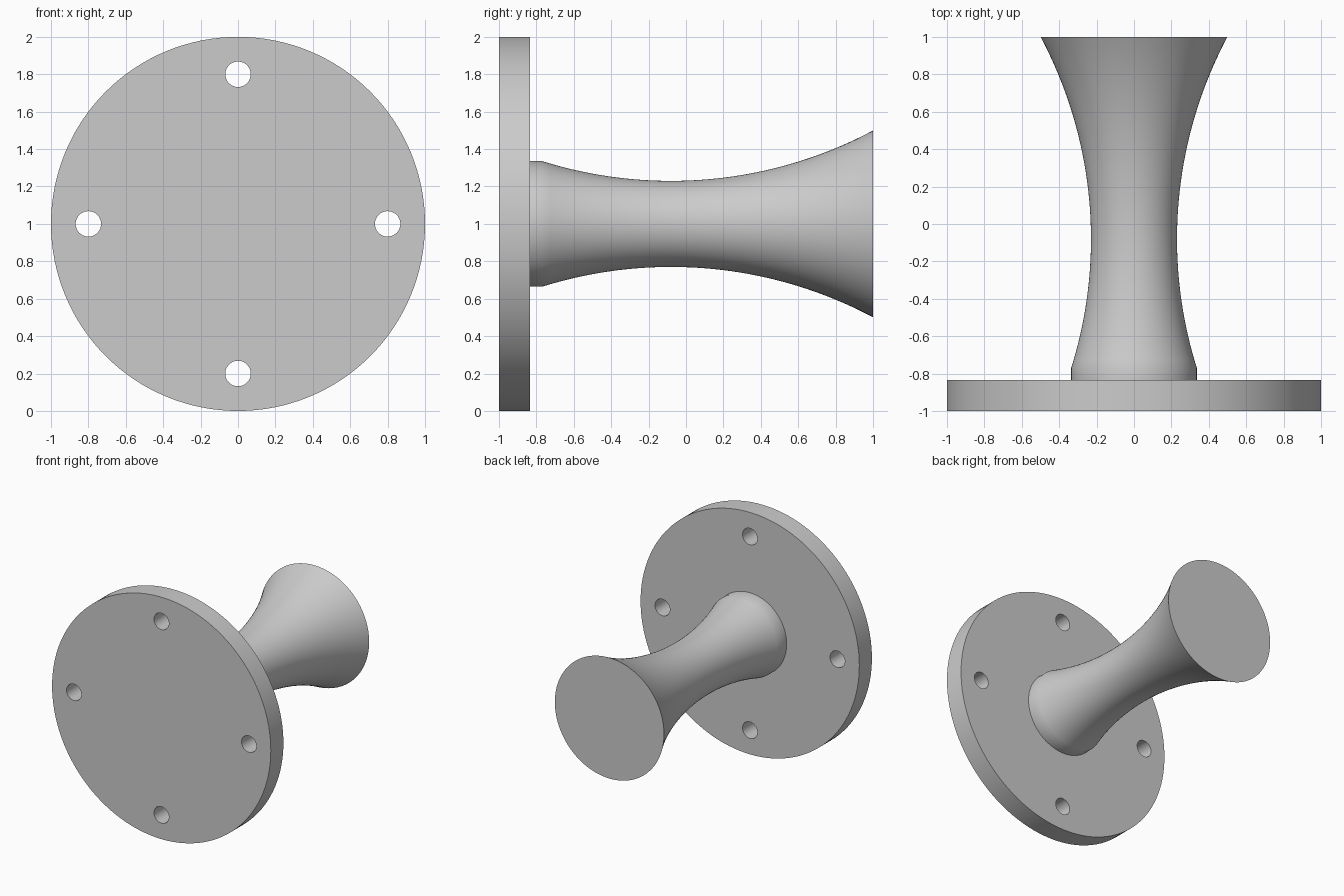
import bpy
import bmesh
from math import cos, sin, pi, radians, sqrt
from mathutils import Matrix, Vector

cube = bpy.data.objects.get("Cube")
if cube:
    bpy.data.objects.remove(cube, do_unlink=True)

CENTRE_Z = 1.0
PLATE_FRONT, PLATE_BACK = -1.0, -0.835

# Single plain grey
grey = bpy.data.materials.new("light_grey")
grey.use_nodes = True
colour = (0.6, 0.6, 0.6, 1)
grey.diffuse_color = colour
grey.node_tree.nodes["Principled BSDF"].inputs["Base Color"].default_value = colour


def make_object(name, bm):
    bmesh.ops.recalc_face_normals(bm, faces=bm.faces)
    mesh = bpy.data.meshes.new(name)
    bm.to_mesh(mesh)
    bm.free()
    mesh.materials.append(grey)
    obj = bpy.data.objects.new(name, mesh)
    bpy.context.collection.objects.link(obj)
    return obj


def add_cylinder(bm, x, z, radius, y0, y1, sides):
    """Cylinder lying along y."""
    place = Matrix.Translation((x, (y0 + y1) / 2, z)) @ Matrix.Rotation(radians(90), 4, 'X')
    bmesh.ops.create_cone(bm, cap_ends=True, segments=sides, radius1=radius,
                          radius2=radius, depth=y1 - y0, matrix=place)


def select_only(obj):
    bpy.ops.object.select_all(action='DESELECT')
    obj.select_set(True)
    bpy.context.view_layer.objects.active = obj


def smooth(obj):
    select_only(obj)
    bpy.ops.object.shade_smooth_by_angle(angle=radians(30))


# Round mounting plate
bm = bmesh.new()
add_cylinder(bm, 0, CENTRE_Z, 1.0, PLATE_FRONT, PLATE_BACK, 128)
plate = make_object("mounting_plate", bm)

# Four screw holes cut through the plate
bm = bmesh.new()
for i in range(4):
    a = i * pi / 2
    add_cylinder(bm, 0.8 * cos(a), CENTRE_Z + 0.8 * sin(a), 0.068,
                 PLATE_FRONT - 0.1, PLATE_BACK + 0.1, 48)
cutter = make_object("screw_hole_cutter", bm)
cutter.hide_render = True

holes = plate.modifiers.new("screw_holes", 'BOOLEAN')
holes.operation = 'DIFFERENCE'
holes.solver = 'EXACT'
holes.object = cutter
select_only(plate)
bpy.ops.object.modifier_apply(modifier=holes.name)
bpy.data.objects.remove(cutter, do_unlink=True)
smooth(plate)

# Flared knob: short straight collar, then a concave arc out to the flat end
COLLAR_END, KNOB_END = -0.77, 1.0
WAIST_Y, WAIST_R, ARC_R = -0.08, 0.23, 2.3
STEPS, SIDES = 40, 96


def knob_radius(y):
    return WAIST_R + ARC_R - sqrt(ARC_R ** 2 - (y - WAIST_Y) ** 2)


profile = [(PLATE_BACK, knob_radius(COLLAR_END))]
for i in range(STEPS + 1):
    y = COLLAR_END + (KNOB_END - COLLAR_END) * i / STEPS
    profile.append((y, knob_radius(y)))

bm = bmesh.new()
rings = []
for y, r in profile:
    rings.append([bm.verts.new(Vector((r * cos(t), y, CENTRE_Z + r * sin(t))))
                  for t in (2 * pi * k / SIDES for k in range(SIDES))])
for a, b in zip(rings, rings[1:]):
    for k in range(SIDES):
        n = (k + 1) % SIDES
        bm.faces.new((a[k], a[n], b[n], b[k]))
bm.faces.new(rings[0])
bm.faces.new(rings[-1])
smooth(make_object("flared_knob", bm))
